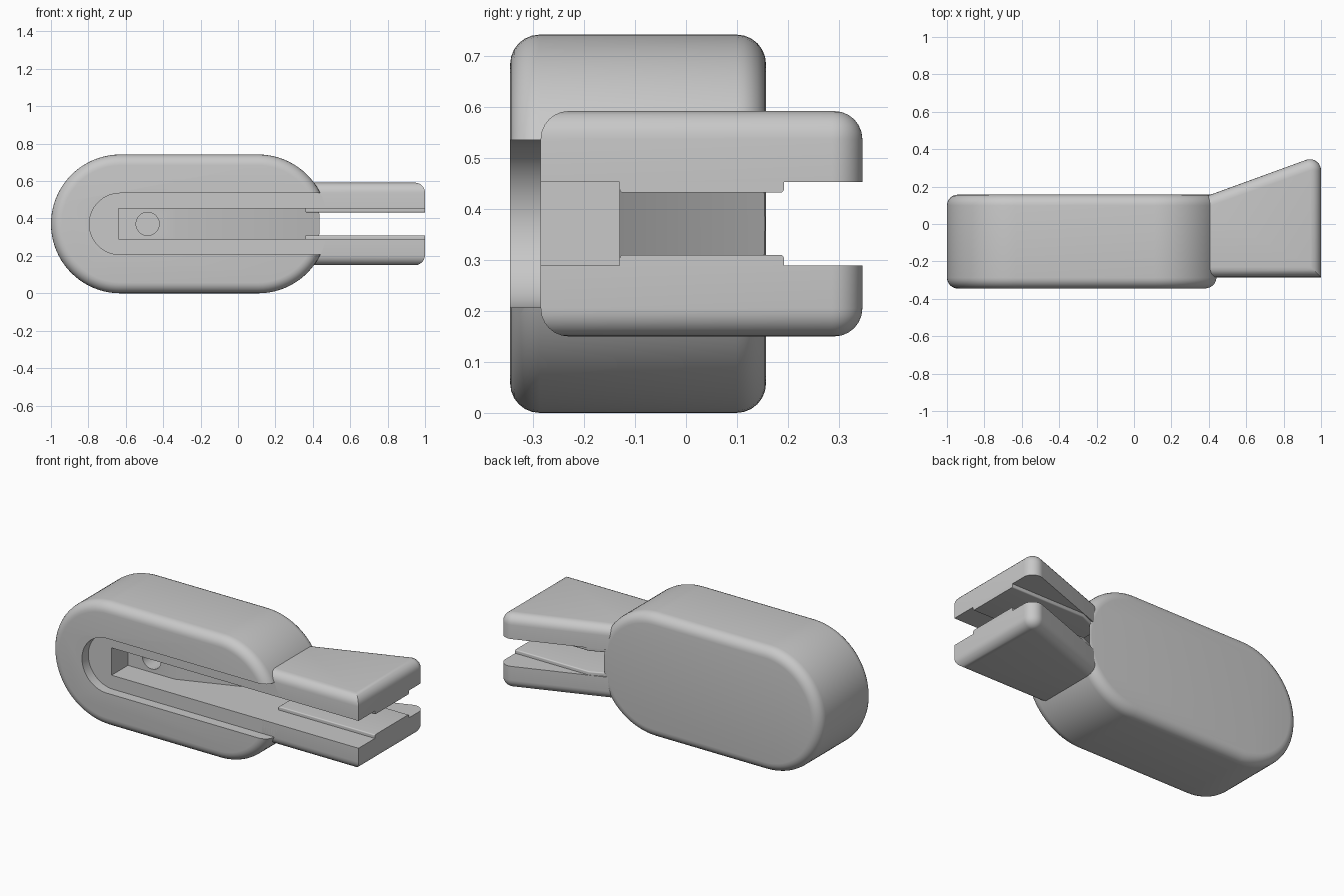
import bpy
import bmesh
from math import cos, sin, pi, radians, tan
from mathutils import Vector

cube = bpy.data.objects.get("Cube")
if cube:
    bpy.data.objects.remove(cube, do_unlink=True)

MID = 0.371          # height of the symmetry plane
SLOPE = radians(20)

grey = bpy.data.materials.new("light_grey")
grey.use_nodes = True
colour = (0.58, 0.58, 0.58, 1)
grey.diffuse_color = colour
grey.node_tree.nodes["Principled BSDF"].inputs["Base Color"].default_value = colour


def arc(cx, cy, r, a0, a1, n):
    angles = [radians(a0 + (a1 - a0) * i / n) for i in range(n + 1)]
    return [(cx + r * cos(a), cy + r * sin(a)) for a in angles]


def prism(name, points, axis, lo, hi, bevel=0, pick=None):
    """Extrude a profile along y or z, then round the edges chosen by pick."""
    place = (lambda u, v, w: (u, w, v)) if axis == 'y' else (lambda u, v, w: (u, v, w))
    bm = bmesh.new()
    rings = [[bm.verts.new(place(u, v, w)) for u, v in points] for w in (lo, hi)]
    n = len(points)
    for i in range(n):
        j = (i + 1) % n
        bm.faces.new((rings[0][i], rings[0][j], rings[1][j], rings[1][i]))
    bm.faces.new(rings[0])
    bm.faces.new(rings[1])
    bmesh.ops.recalc_face_normals(bm, faces=bm.faces)
    if bevel:
        edges = [e for e in bm.edges if pick(e.verts[0].co, e.verts[1].co)]
        bmesh.ops.bevel(bm, geom=edges, offset=bevel, offset_type='OFFSET',
                        segments=6, profile=0.5, affect='EDGES')
    bmesh.ops.recalc_face_normals(bm, faces=bm.faces)
    mesh = bpy.data.meshes.new(name)
    bm.to_mesh(mesh)
    bm.free()
    mesh.materials.append(grey)
    ob = bpy.data.objects.new(name, mesh)
    bpy.context.collection.objects.link(ob)
    return ob


def activate(ob):
    bpy.ops.object.select_all(action='DESELECT')
    ob.select_set(True)
    bpy.context.view_layer.objects.active = ob


def smooth(ob):
    activate(ob)
    bpy.ops.object.shade_smooth_by_angle(angle=radians(25))


def cut(ob, cutter):
    activate(ob)
    mod = ob.modifiers.new("cut", 'BOOLEAN')
    mod.operation = 'DIFFERENCE'
    mod.solver = 'EXACT'
    mod.object = cutter
    bpy.ops.object.modifier_apply(modifier=mod.name)
    bpy.data.objects.remove(cutter, do_unlink=True)


def mirrored(ob, name):
    """Copy a part to the other side of the middle plane."""
    mesh = ob.data.copy()
    for v in mesh.vertices:
        v.co.z = 2 * MID - v.co.z
    mesh.flip_normals()
    twin = bpy.data.objects.new(name, mesh)
    bpy.context.collection.objects.link(twin)
    smooth(twin)


# Rounded body
outline = arc(0.108, MID, MID, -90, 90, 40) + arc(-0.629, MID, MID, 90, 270, 40)
body = prism("body", outline, 'y', -0.345, 0.157, 0.058,
             lambda a, b: abs(a.y - b.y) < 1e-5)

# Shallow round-ended recess on the front, open at the arm end
recess = [(0.7, MID - 0.164), (0.7, MID + 0.164)] + arc(-0.631, MID, 0.164, 90, 270, 32)
cut(body, prism("recess_cutter", recess, 'y', -0.5, -0.285))

# Deep slot whose floor slopes out through the back
slot = [(-0.64, -0.45), (0.7, -0.45), (0.7, -0.13 + 1.03 * 0.371), (-0.33, -0.13), (-0.64, -0.13)]
cut(body, prism("slot_cutter", slot, 'z', MID - 0.082, MID + 0.082))

# Round hole in the slot floor
cut(body, prism("hole_cutter", arc(-0.483, MID, 0.062, 0, 348.75, 31), 'y', -0.2, -0.03))
smooth(body)

# Arms: flared plates with rounded outer edges and a rounded back tip
START, TIP = 0.36, 0.06


def back_line(x):
    return 0.157 + (x - 0.41) * tan(SLOPE)


tip_y = back_line(1 - TIP) - TIP / cos(SLOPE)
plate = ([(START, -0.285), (1, -0.285)] + arc(1 - TIP, tip_y, TIP, 0, 110, 12)
         + [(START, back_line(START))])
TOP = MID + 0.221
arm = prism("upper_arm", plate, 'z', MID + 0.082, TOP, 0.055,
            lambda a, b: min(a.z, b.z) > TOP - 1e-4 and max(a.x, b.x) > START + 0.01)
smooth(arm)
mirrored(arm, "lower_arm")

# Thin grip pads on the facing sides of the arms
pad_shape = [(0.36, -0.13), (1, -0.13), (1, 0.192), (0.51, 0.192), (0.36, 0.125)]
PAD = MID + 0.061
pad = prism("upper_grip_pad", pad_shape, 'z', PAD, MID + 0.084, 0.007,
            lambda a, b: max(a.z, b.z) < PAD + 1e-4 and min(a.x, b.x) < 0.99)
smooth(pad)
mirrored(pad, "lower_grip_pad")
